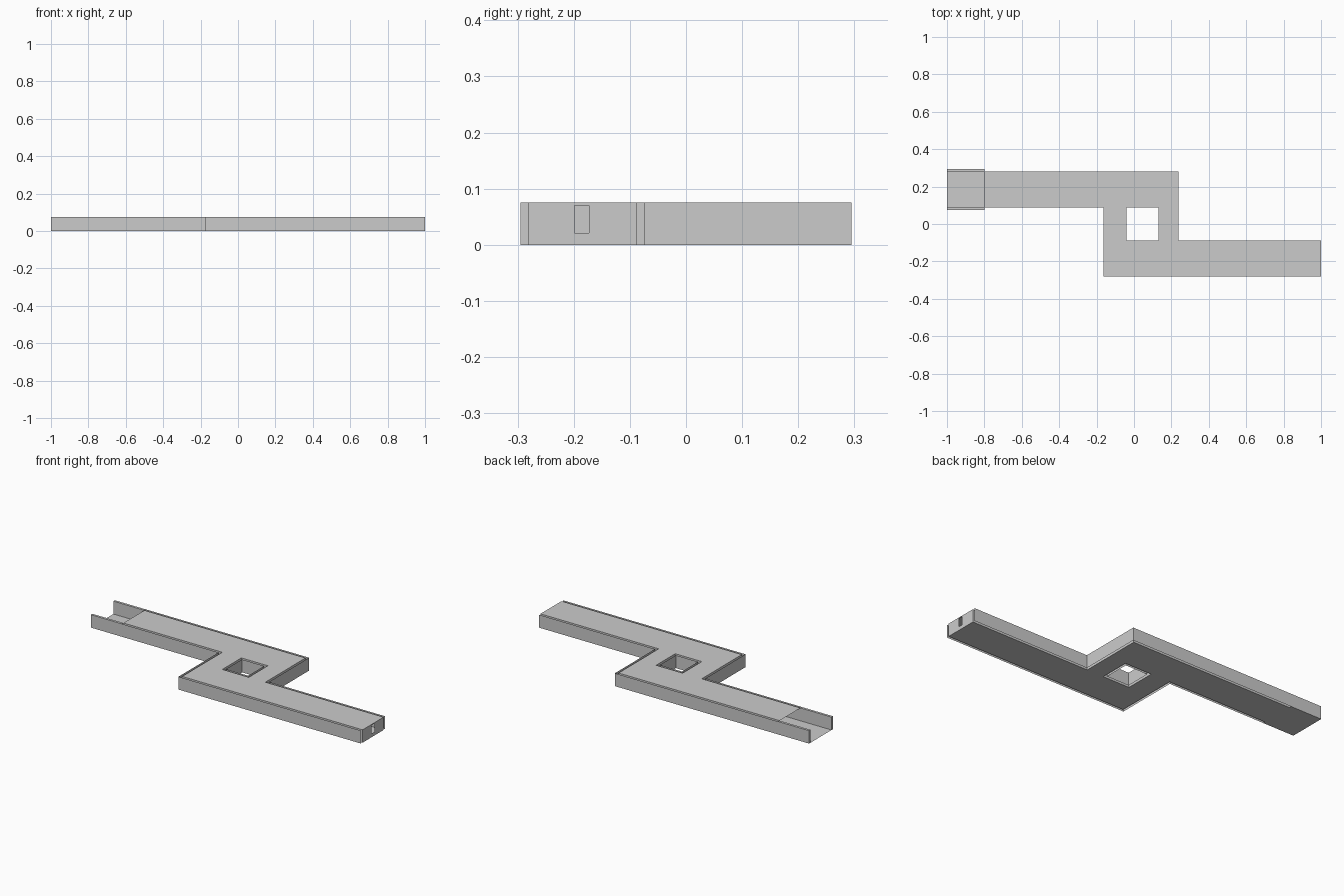
import bpy, bmesh

if "Cube" in bpy.data.objects:
    bpy.data.objects.remove(bpy.data.objects["Cube"])

H = 0.075      # corridor height
G = 0.014      # gap between inner and outer wall skins


def make_object(name, quads):
    """Build one mesh object from a list of polygons, welding shared corners."""
    bm = bmesh.new()
    for q in quads:
        bm.faces.new([bm.verts.new(p) for p in q])
    bmesh.ops.remove_doubles(bm, verts=bm.verts, dist=1e-5)
    mesh = bpy.data.meshes.new(name)
    bm.to_mesh(mesh)
    bm.free()
    obj = bpy.data.objects.new(name, mesh)
    bpy.context.collection.objects.link(obj)
    return obj


def slab(xs, ys, z, keep, up):
    """Flat sheet made of the grid cells that pass keep(i, j)."""
    quads = []
    for i in range(len(xs) - 1):
        for j in range(len(ys) - 1):
            if keep(i, j):
                q = [(xs[i], ys[j], z), (xs[i + 1], ys[j], z),
                     (xs[i + 1], ys[j + 1], z), (xs[i], ys[j + 1], z)]
                quads.append(q if up else q[::-1])
    return quads


def walls(path, closed=False):
    """Upright sheets along a plan path; faces point to the right of travel."""
    ends = path[1:] + path[:1] if closed else path[1:]
    return [[(*a, 0), (*b, 0), (*b, H), (*a, H)] for a, b in zip(path, ends)]


def north_path(g):
    return [(1, -0.088 + g), (0.238 + g, -0.088 + g),
            (0.238 + g, 0.281 + g), (-1, 0.281 + g)]


def south_path(g):
    return [(-1, 0.088 - g), (-0.163 - g, 0.088 - g),
            (-0.163 - g, -0.281 - g), (1, -0.281 - g)]


def hole_path(g):
    x0, x1, y = -0.04 + g, 0.131 - g, 0.088 - g
    return [(x0, -y), (x0, y), (x1, y), (x1, -y)]


# floor and roof on the stepped plan with the central opening
XS = [-1, -0.8, -0.163, -0.04, 0.131, 0.238, 1]
YS = [-0.281, -0.088, 0.088, 0.281]


def plan(i, j):
    return (j == 2 and i <= 4) or (j == 0 and i >= 2) or (j == 1 and i in (2, 4))


make_object("floor", slab(XS, YS, 0, plan, False))
make_object("roof", slab(XS, YS, H, lambda i, j: plan(i, j) and i > 0, True))

# inner and outer wall skins
for label, g in (("inner", 0), ("outer", G)):
    make_object(label + "_wall_north", walls(north_path(g)))
    make_object(label + "_wall_south", walls(south_path(g)))
    make_object(label + "_opening_wall", walls(hole_path(g), True))

# strips closing the side walls of the open entrance
strips = []
for a, b in ((0.074, 0.088), (0.281, 0.295)):
    for z in (0, H):
        strips += slab([-1, -0.8], [a, b], z, lambda i, j: True, z > 0)
    strips += walls([(-1, b), (-1, a)])
make_object("entrance_wall_caps", strips)

# end wall with a narrow window
ys = [-0.281, -0.199, -0.173, -0.088]
zs = [0, 0.021, 0.07, H]
make_object("window_end_wall", [
    [(1, ys[i], zs[j]), (1, ys[i + 1], zs[j]),
     (1, ys[i + 1], zs[j + 1]), (1, ys[i], zs[j + 1])]
    for i in range(3) for j in range(3) if (i, j) != (1, 1)])
